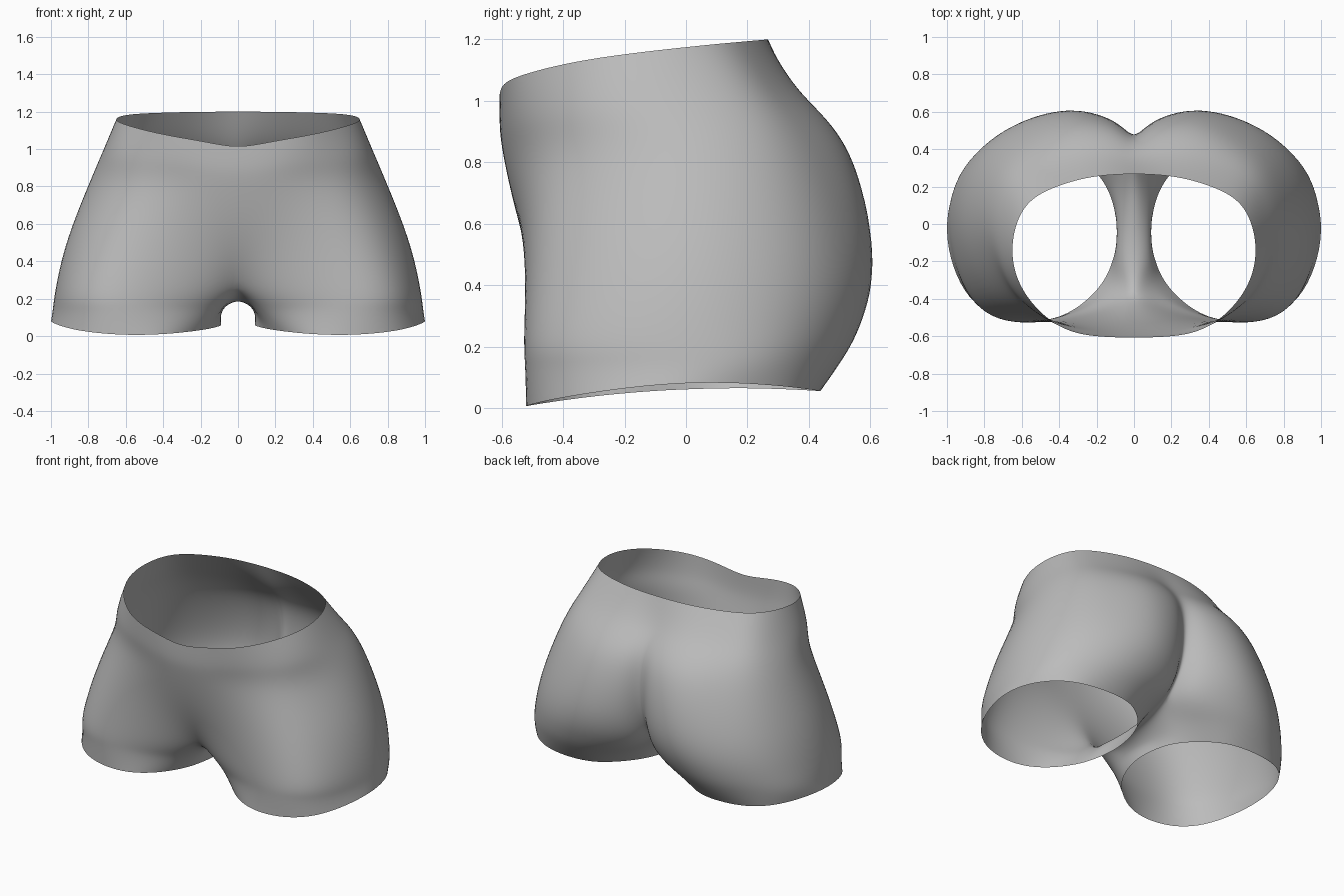
import bpy, bmesh, math

if "Cube" in bpy.data.objects:
    bpy.data.objects.remove(bpy.data.objects["Cube"])

# Half outlines from centre front, round the side, to centre back:
# (front height, back height, rise exponent, outline)
ROWS = [
    # waist edge
    (1.015, 1.20, 0.4, [(0, -.607), (.19, -.60), (.40, -.545), (.585, -.365), (.65, -.14),
                        (.595, .07), (.46, .18), (.28, .24), (.13, .262), (0, .267)]),
    # below the waist
    (.91, 1.02, 0.6, [(0, -.605), (.20, -.594), (.42, -.532), (.637, -.365), (.722, -.10),
                      (.665, .17), (.51, .30), (.30, .37), (.13, .375), (0, .36)]),
    # hips
    (.79, .83, 1, [(0, -.587), (.20, -.575), (.45, -.51), (.67, -.355), (.795, -.04),
                   (.73, .265), (.54, .435), (.32, .525), (.11, .51), (0, .465)]),
    # seat
    (.54, .50, 1, [(0, -.525), (.22, -.53), (.53, -.51), (.78, -.365), (.91, -.02),
                   (.825, .33), (.60, .53), (.33, .607), (.10, .54), (0, .455)]),
    # top of the leg
    (.26, .28, 1, [(0, -.39), (.23, -.48), (.60, -.525), (.865, -.385), (.97, -.02),
                   (.885, .32), (.64, .52), (.35, .565), (.10, .46), (0, .30)]),
    # thigh
    (.14, .16, 1, [(.115, -.345), (.30, -.465), (.61, -.523), (.875, -.388), (.988, -.02),
                   (.91, .295), (.68, .47), (.42, .505), (.215, .415), (.11, .27)]),
]
# Inner leg, from back to front
CROTCH = [(0, .13, .21), (0, -.06, .185), (0, -.23, .195)]
INNER_THIGH = [(.085, .13, .145), (.08, -.05, .14), (.085, -.21, .145)]
HEM_ANGLES = [-50, -22, 8, 45, 90, 128, 160, 190, 212, 232, 250, 272, 291]


def lift(z0, z1, power, outline):
    """Place a flat outline in space, rising from front to back."""
    y0, y1 = outline[0][1], outline[-1][1]
    out = []
    for x, y in outline:
        f = min(1, max(0, (y - y0) / (y1 - y0)))
        out.append((x, y, z0 + (z1 - z0) * f ** power))
    return out


def hem_point(deg):
    """Leg opening: an oval, a little fuller on the outer side."""
    s, c = math.sin(math.radians(deg)), -math.cos(math.radians(deg))
    if s > 0:
        s, c = s ** .9, math.copysign(abs(c) ** .9, c)
    y = -.04 + .48 * c
    z = .083 - .21 * (y - .08) ** 2 - .02 * min(s, 0) ** 2
    return (.545 + .455 * s, y, z)


rows = [lift(*r) for r in ROWS]
rows[4] += CROTCH
rows[5] += INNER_THIGH
rows.append([hem_point(d) for d in HEM_ANGLES])

# Control cage: open torso rows above, closed leg rings below
bm = bmesh.new()
grid = [[bm.verts.new(p) for p in row] for row in rows]
for upper, lower in zip(grid, grid[1:]):
    n = len(upper)
    for j in range(n if n == 13 else 9):
        k = (j + 1) % n
        bm.faces.new((upper[j], lower[j], lower[k], upper[k]))
bm.normal_update()
mesh = bpy.data.meshes.new("shorts")
bm.to_mesh(mesh)
bm.free()
shorts = bpy.data.objects.new("shorts", mesh)
bpy.context.collection.objects.link(shorts)

mirror = shorts.modifiers.new("mirror", 'MIRROR')
mirror.use_clip = True
mirror.merge_threshold = 0.002
smooth = shorts.modifiers.new("smooth", 'SUBSURF')
smooth.levels = smooth.render_levels = 3

# Nudge the cage so the smoothed surface passes through the outlines
target = [v.co.copy() for v in mesh.vertices]
for _ in range(5):
    bpy.context.view_layer.update()
    ev = shorts.evaluated_get(bpy.context.evaluated_depsgraph_get())
    now = [ev.data.vertices[i].co.copy() for i in range(len(target))]
    for v, t, p in zip(mesh.vertices, target, now):
        d = t - p
        if abs(t.x) < 1e-6:
            d.x = 0
        if d.length < 0.2:
            v.co += d * 0.8
    mesh.update()
    shorts.update_tag()

# One plain grey cloth
grey = bpy.data.materials.new("grey cloth")
grey.diffuse_color = (.5, .5, .5, 1)
grey.use_nodes = True
grey.node_tree.nodes["Principled BSDF"].inputs["Base Color"].default_value = grey.diffuse_color
mesh.materials.append(grey)
for p in mesh.polygons:
    p.use_smooth = True
